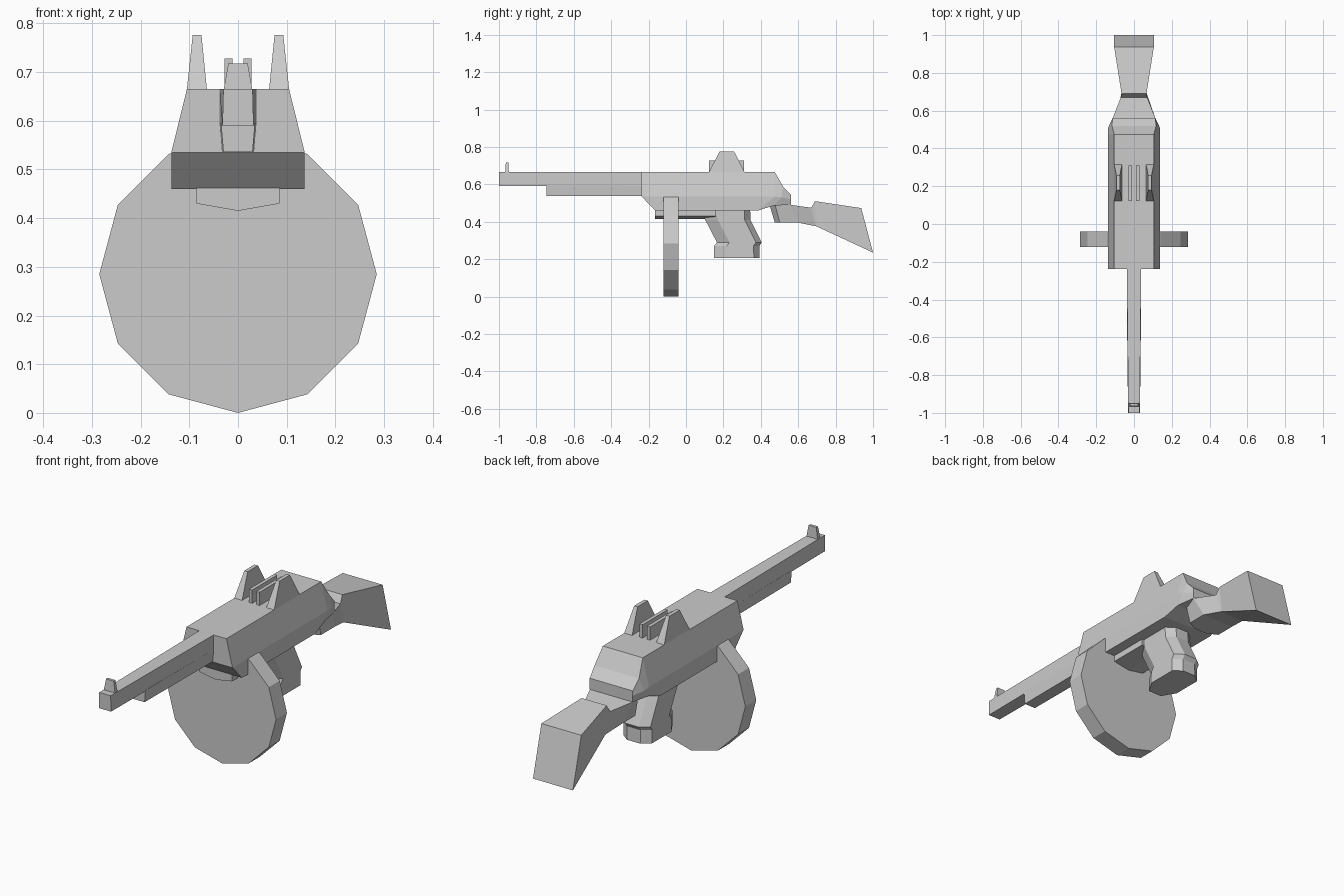
import bpy, bmesh, math
from mathutils import Matrix

if "Cube" in bpy.data.objects:
    bpy.data.objects.remove(bpy.data.objects["Cube"])


def finish(name, bm):
    bmesh.ops.remove_doubles(bm, verts=bm.verts, dist=1e-5)
    bmesh.ops.recalc_face_normals(bm, faces=bm.faces)
    me = bpy.data.meshes.new(name)
    bm.to_mesh(me)
    bm.free()
    ob = bpy.data.objects.new(name, me)
    bpy.context.collection.objects.link(ob)
    return ob


def loft(name, half_rings):
    """Skin rings given as right-hand halves; each is mirrored in x to close it."""
    bm = bmesh.new()
    rings = []
    for half in half_rings:
        pts = list(half) + [(-x, y, z) for x, y, z in reversed(half)]
        rings.append([bm.verts.new(p) for p in pts])
    n = len(rings[0])
    for a, b in zip(rings, rings[1:]):
        for i in range(n):
            j = (i + 1) % n
            bm.faces.new((a[i], a[j], b[j], b[i]))
    for r in (rings[0], rings[-1]):
        for i in range(n // 2 - 1):
            bm.faces.new((r[i], r[i + 1], r[n - 2 - i], r[n - 1 - i]))
    return finish(name, bm)


def frustum(name, base, top, mirror=False):
    """Block from base rectangle to top rectangle: (x0, x1, y0, y1, z)."""
    bm = bmesh.new()
    for x0, x1, y0, y1, z in (base, top):
        for x, y in ((x0, y0), (x1, y0), (x1, y1), (x0, y1)):
            bm.verts.new((x, y, z))
    bmesh.ops.convex_hull(bm, input=bm.verts)
    bmesh.ops.dissolve_limit(bm, angle_limit=0.01, verts=bm.verts, edges=bm.edges)
    ob = finish(name, bm)
    if mirror:
        ob.modifiers.new("Mirror", 'MIRROR')
    return ob


# Receiver with sloped nose and tapered tail
loft("receiver", [
    [(.105, -.237, .665), (.137, -.237, .535), (.137, -.165, .46)],
    [(.105, .475, .665), (.137, .475, .535), (.137, .385, .46)],
    [(.117, .52, .587), (.137, .51, .53), (.13, .47, .487)],
    [(.113, .562, .543), (.113, .562, .52), (.113, .562, .49)],
])

# Barrel and the shorter handguard beneath it
loft("barrel", [
    [(.030, -1.0, .665), (.032, -1.0, .59)],
    [(.038, -.23, .665), (.038, -.23, .59)],
])
loft("handguard", [
    [(.035, -.745, .595), (.030, -.745, .537)],
    [(.038, -.22, .595), (.033, -.22, .537)],
])

# Shoulder stock: pointed neck front, narrow wrist, flared butt
loft("stock", [
    [(.035, .445, .495), (.035, .475, .395)],
    [(.085, .475, .495), (.085, .502, .395)],
    [(.113, .56, .49), (.085, .60, .395)],
    [(.070, .67, .475), (.066, .695, .376)],
    [(.066, .69, .51), (.066, .705, .372)],
    [(.105, .937, .473), (.105, 1.0, .235)],
])

# Pistol grip with chamfered front and back
loft("grip", [
    [(.035, y0, z), (.075, y0 + .067, z), (.075, y1 - .031, z), (.035, y1, z)]
    for y0, y1, z in ((.085, .343, .465), (.103, .345, .41), (.165, .405, .29),
                      (.15, .392, .27), (.15, .394, .207))
])

# Shallow keel plate under the receiver
loft("under_plate", [
    [(.085, y, .465), (.085, y, .43), (0, y, .415)] for y in (-.167, .16)
])

# Twelve-sided drum magazine
bm = bmesh.new()
bmesh.ops.create_cone(bm, cap_ends=True, segments=12, radius1=.285, radius2=.285, depth=.082)
bmesh.ops.transform(bm, verts=bm.verts, matrix=Matrix.Translation((0, -.08, .285))
                    @ Matrix.Rotation(math.radians(90), 4, 'X'))
finish("drum_magazine", bm)

# Sights: front post, protective ears and the two rails between them
frustum("front_sight", (-.03, .03, -.967, -.947, .66), (-.02, .02, -.963, -.95, .718))
frustum("sight_ear", (.064, .105, .122, .314, .665), (.075, .093, .18, .257, .776), True)
frustum("sight_rail", (.011, .028, .122, .31, .66), (.011, .028, .122, .31, .728), True)
